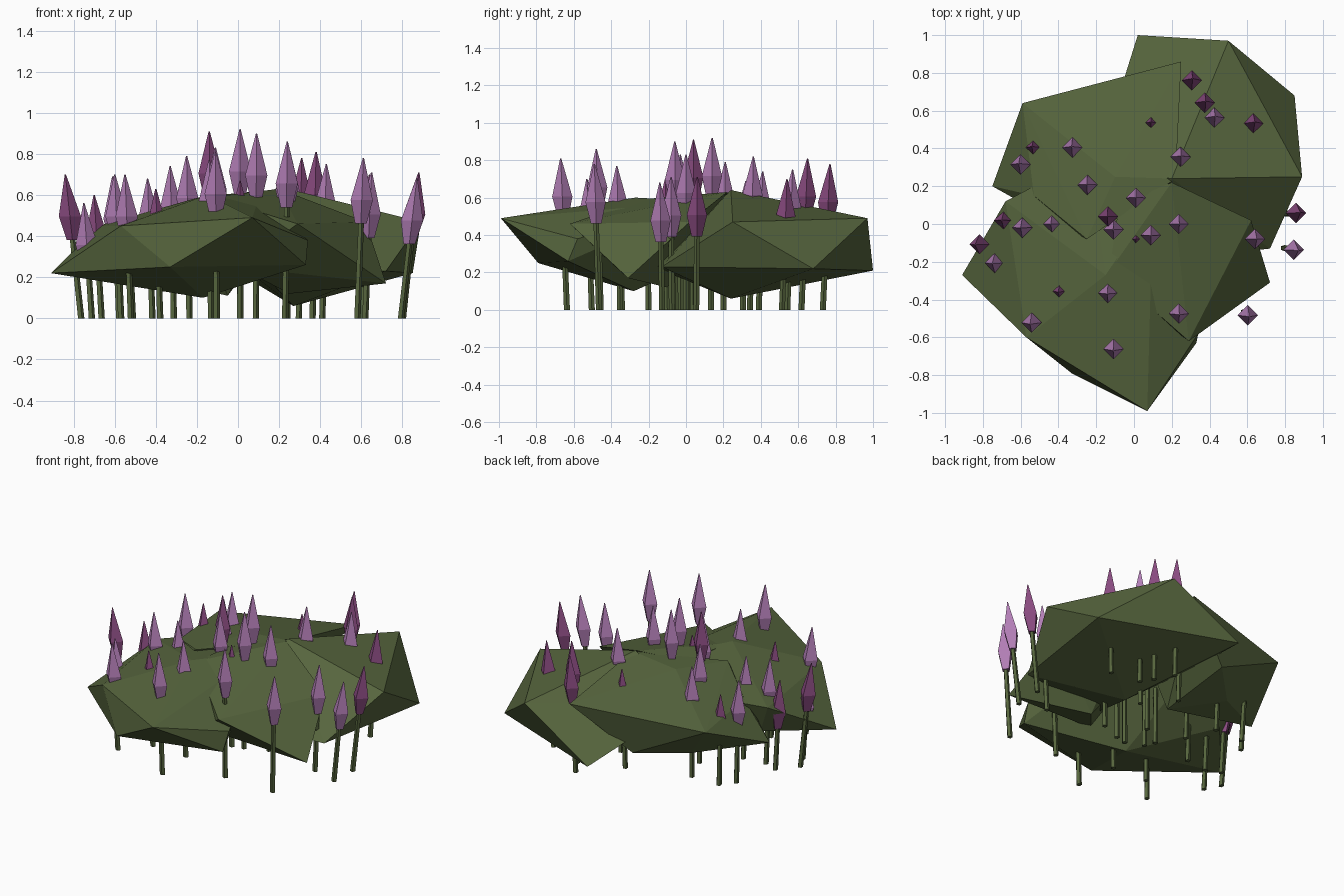
import bpy, bmesh
from math import cos, sin, tau
from mathutils import Vector

cube = bpy.data.objects.get("Cube")
if cube:
    bpy.data.objects.remove(cube, do_unlink=True)


def make_material(name, colour):
    mat = bpy.data.materials.new(name)
    mat.use_nodes = True
    mat.diffuse_color = (*colour, 1)
    shader = mat.node_tree.nodes["Principled BSDF"]
    shader.inputs["Base Color"].default_value = (*colour, 1)
    shader.inputs["Roughness"].default_value = 0.9
    return mat


leaf_green = make_material("leaf green", (0.093, 0.13, 0.047))
lavender = make_material("lavender", (0.45, 0.21, 0.47))
plum = make_material("plum", (0.25, 0.07, 0.215))


def finish(name, bm, material):
    bmesh.ops.recalc_face_normals(bm, faces=bm.faces[:])
    mesh = bpy.data.meshes.new(name)
    bm.to_mesh(mesh)
    bm.free()
    mesh.materials.append(material)
    obj = bpy.data.objects.new(name, mesh)
    bpy.context.collection.objects.link(obj)
    return obj


def faceted_clump(name, corners):
    """Low-poly mound of foliage wrapped round a few corner points."""
    bm = bmesh.new()
    for corner in corners:
        bm.verts.new(corner)
    result = bmesh.ops.convex_hull(bm, input=bm.verts[:])
    loose = {v for v in result["geom_interior"] if isinstance(v, bmesh.types.BMVert)}
    bmesh.ops.delete(bm, geom=list(loose), context="VERTS")
    return finish(name, bm, leaf_green)


def loft(name, start, axis, profile, sides, material):
    """Stack rings of (distance along axis, radius) into a closed solid."""
    bm = bmesh.new()
    rings = []
    for distance, radius in profile:
        centre = start + axis * distance
        rings.append([bm.verts.new(centre + Vector((cos(tau * i / sides), sin(tau * i / sides), 0)) * radius)
                      for i in range(sides)])
    for low, high in zip(rings, rings[1:]):
        for i in range(sides):
            j = (i + 1) % sides
            bm.faces.new((low[i], low[j], high[j], high[i]))
    bm.faces.new(rings[0])
    bm.faces.new(rings[-1])
    return finish(name, bm, material)


# Four overlapping foliage clumps
faceted_clump("front_clump", [
    (0.07, -0.99, 0.49), (-0.33, -0.79, 0.25), (-0.57, -0.60, 0.45),
    (-0.91, -0.27, 0.22), (-0.68, 0.12, 0.45), (-0.15, -0.27, 0.60),
    (-0.17, -0.28, 0.10), (0.33, -0.63, 0.26), (0.34, -0.58, 0.38),
    (-0.25, 0.35, 0.52), (0.10, 0.10, 0.58), (-0.60, 0.08, 0.26)])
faceted_clump("right_clump", [
    (0.29, -0.62, 0.46), (0.72, -0.31, 0.17), (0.62, 0.02, 0.47),
    (0.20, 0.22, 0.63), (-0.13, -0.25, 0.59), (-0.08, 0.10, 0.59),
    (0.25, -0.10, 0.12), (0.00, -0.40, 0.25)])
faceted_clump("back_right_clump", [
    (0.02, 1.00, 0.21), (0.50, 0.97, 0.49), (0.85, 0.68, 0.22),
    (0.89, 0.25, 0.47), (0.72, -0.13, 0.23), (0.20, 0.24, 0.64),
    (0.27, 0.24, 0.06), (-0.20, 0.30, 0.42), (0.10, -0.20, 0.24)])
faceted_clump("back_left_clump", [
    (-0.59, 0.64, 0.46), (-0.75, 0.20, 0.27), (0.25, 0.86, 0.51),
    (-0.10, 0.25, 0.60), (-0.10, 0.70, 0.22), (-0.35, 0.45, 0.19),
    (-0.05, 0.25, 0.11), (-0.53, 0.15, 0.48), (0.22, 0.24, 0.63),
    (-0.25, -0.08, 0.57)])

# Flower spikes: x, y and height of each tip
lavender_tips = [
    (0.43, 0.57, 0.75), (0.25, 0.36, 0.82), (0.24, -0.48, 0.86), (0.61, -0.49, 0.78),
    (0.01, 0.14, 0.92), (0.09, -0.06, 0.90), (-0.11, -0.03, 0.83), (0.24, 0.00, 0.83),
    (0.65, -0.08, 0.71), (0.87, -0.14, 0.68), (-0.25, 0.21, 0.79), (-0.33, 0.41, 0.74),
    (-0.61, 0.32, 0.69), (-0.60, -0.02, 0.70), (-0.44, 0.00, 0.68), (-0.75, -0.21, 0.56),
    (-0.55, -0.53, 0.70), (-0.11, -0.67, 0.81), (-0.14, -0.37, 0.77)]
plum_tips = [
    (0.31, 0.77, 0.78), (0.38, 0.65, 0.81), (0.64, 0.54, 0.70), (-0.14, 0.04, 0.91),
    (0.88, 0.06, 0.71), (-0.54, 0.41, 0.61), (-0.70, 0.02, 0.60), (-0.84, -0.11, 0.70),
    (-0.40, -0.36, 0.63), (0.09, 0.54, 0.66), (0.01, -0.08, 0.67)]

spike_length = 0.32
for label, tips, material in (("lavender", lavender_tips, lavender), ("plum", plum_tips, plum)):
    for number, (x, y, z) in enumerate(tips, 1):
        # Stalks lean outward, more so near the rim
        spread = 0.91 if abs(x) > 0.8 else 0.95
        foot, tip = Vector((x * spread, y * spread, 0)), Vector((x, y, z))
        axis = (tip - foot).normalized()
        reach = (tip - foot).length
        loft(f"{label}_stalk_{number}", foot, axis,
             [(0, 0.017), (reach - spike_length + 0.02, 0.015)], 5, leaf_green)
        loft(f"{label}_spike_{number}", tip - axis * spike_length, axis,
             [(0, 0.028), (spike_length * 0.36, 0.054), (spike_length, 0.003)], 4, material)
